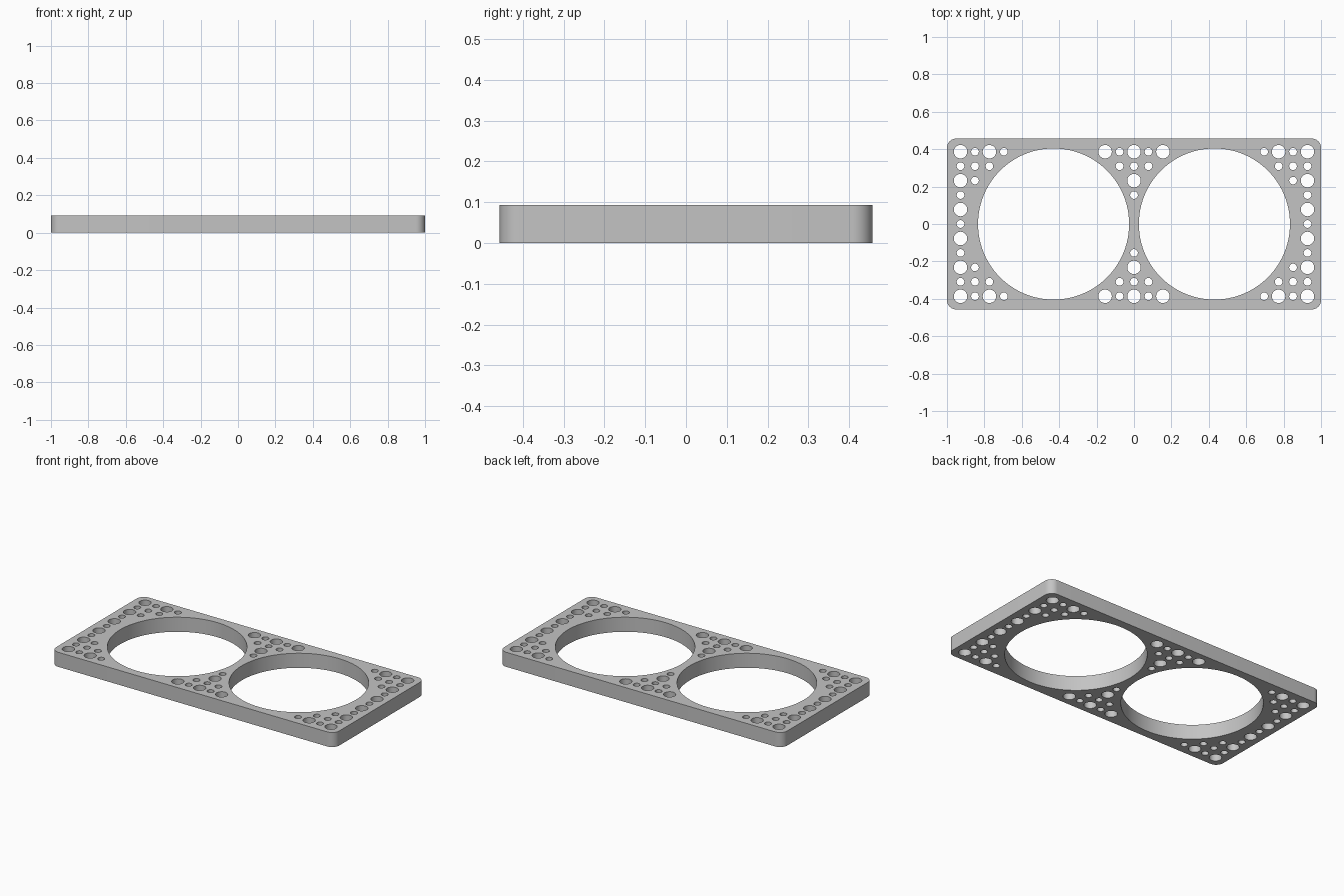
import bpy, bmesh
from math import cos, sin, pi, hypot

if "Cube" in bpy.data.objects:
    bpy.data.objects.remove(bpy.data.objects["Cube"])

HALF_X, HALF_Y, THICK, CORNER = 1.0, 0.457, 0.093, 0.05
RING_X, RING_R = 0.43, 0.404
PITCH, BIG, SMALL = 0.0773, 0.036, 0.0205

# Flat outline that is filled and extruded into the plate
outline = bpy.data.curves.new("mounting_plate", "CURVE")
outline.dimensions = "2D"
outline.fill_mode = "BOTH"
outline.extrude = THICK / 2


def add_loop(points):
    spline = outline.splines.new("POLY")
    spline.points.add(len(points) - 1)
    for p, (x, y) in zip(spline.points, points):
        p.co = (x, y, 0, 1)
    spline.use_cyclic_u = True


def arc(cx, cy, r, start, sweep, steps):
    return [(cx + r * cos(start + sweep * k / steps),
             cy + r * sin(start + sweep * k / steps)) for k in range(steps)]


# Rounded rectangle
border = []
for n, (sx, sy) in enumerate([(1, 1), (-1, 1), (-1, -1), (1, -1)]):
    cx, cy = sx * (HALF_X - CORNER), sy * (HALF_Y - CORNER)
    border += arc(cx, cy, CORNER, n * pi / 2, pi / 2, 10)
    border.append((cx + CORNER * cos((n + 1) * pi / 2),
                   cy + CORNER * sin((n + 1) * pi / 2)))
add_loop(border)

# Two large round openings
for side in (-1, 1):
    add_loop(arc(side * RING_X, 0, RING_R, 0, 2 * pi, 96))

# Grid of holes wherever they clear the openings
for i in range(-12, 13):
    for j in range(-5, 6):
        if hypot(abs(i) * PITCH - RING_X, j * PITCH) > 5.85 * PITCH:
            radius = BIG if i % 2 == 0 and j % 2 == 1 else SMALL
            add_loop(arc(i * PITCH, j * PITCH, radius, 0, 2 * pi, 32))

# Turn the outline into a clean closed mesh
shape = bpy.data.objects.new("plate_outline", outline)
bpy.context.collection.objects.link(shape)
bpy.context.view_layer.update()
evaluated = shape.evaluated_get(bpy.context.evaluated_depsgraph_get())
mesh = bpy.data.meshes.new_from_object(evaluated)
bpy.data.objects.remove(shape)
bm = bmesh.new()
bm.from_mesh(mesh)
bmesh.ops.remove_doubles(bm, verts=bm.verts, dist=0.0002)
bmesh.ops.translate(bm, verts=bm.verts, vec=(0, 0, THICK / 2))
bmesh.ops.recalc_face_normals(bm, faces=bm.faces)
bm.to_mesh(mesh)
bm.free()

plate = bpy.data.objects.new("mounting_plate", mesh)
bpy.context.collection.objects.link(plate)

# Plain grey material
grey = bpy.data.materials.new("light_grey")
grey.use_nodes = True
grey.diffuse_color = (0.55, 0.55, 0.55, 1)
grey.node_tree.nodes["Principled BSDF"].inputs["Base Color"].default_value = grey.diffuse_color
mesh.materials.clear()
mesh.materials.append(grey)

# Smooth hole walls with sharp rims
bpy.ops.object.select_all(action="DESELECT")
plate.select_set(True)
bpy.context.view_layer.objects.active = plate
bpy.ops.object.shade_smooth_by_angle(angle=pi / 6)
